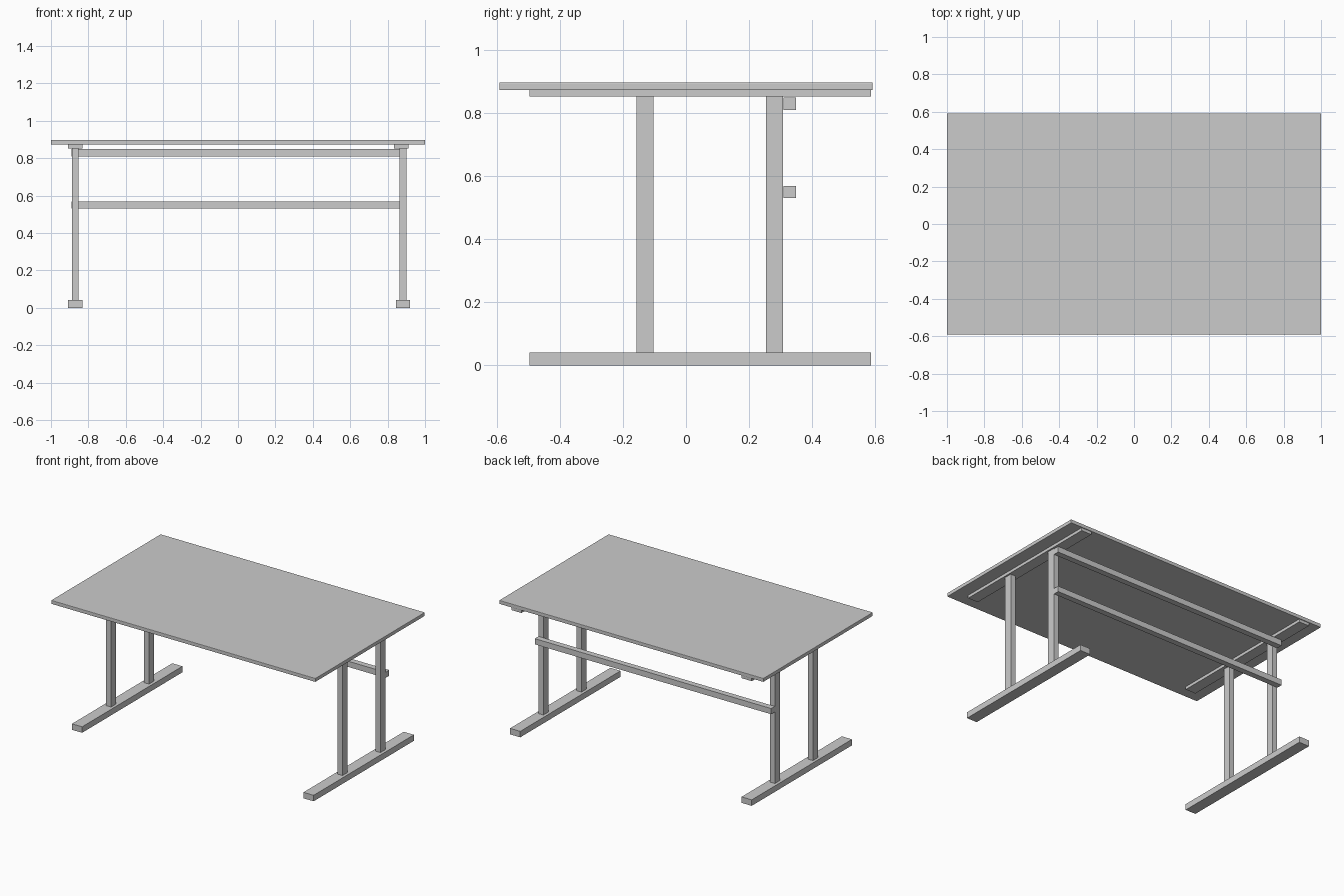
import bpy

default = bpy.data.objects.get("Cube")
if default:
    bpy.data.objects.remove(default, do_unlink=True)

grey = bpy.data.materials.new("plain grey")
grey.use_nodes = True
colour = (0.6, 0.6, 0.6, 1)
grey.diffuse_color = colour
grey.node_tree.nodes["Principled BSDF"].inputs["Base Color"].default_value = colour


def box(name, x, y, z):
    """Box between the (low, high) limits on each axis."""
    limits = (x, y, z)
    bpy.ops.mesh.primitive_cube_add(size=1, location=[(a + b) / 2 for a, b in limits])
    obj = bpy.context.object
    obj.name = name
    obj.scale = [b - a for a, b in limits]
    bpy.ops.object.transform_apply(location=False, rotation=False, scale=True)
    obj.data.materials.append(grey)
    return obj


def around(centre, width):
    return (centre - width / 2, centre + width / 2)


# Table top with slightly eased edges
top = box("table_top", (-1, 1), (-0.592, 0.592), (0.873, 0.898))
bevel = top.modifiers.new("eased_edges", "BEVEL")
bevel.width = 0.003
bevel.segments = 2

# End frames: foot, two posts and a support plate under the top
depth = (-0.497, 0.587)
for side, frame_x, plate_x in (("right", -0.87, -0.87), ("left", 0.882, 0.873)):
    box(side + "_foot", around(frame_x, 0.077), depth, (0, 0.041))
    box(side + "_support_plate", around(plate_x, 0.077), depth, (0.853, 0.873))
    for place, y in (("front", -0.13), ("back", 0.281)):
        box(f"{side}_{place}_leg", around(frame_x, 0.037), around(y, 0.054), (0.041, 0.853))

# Cross rails fixed to the back of the rear posts
for name, z in (("upper_rail", 0.83), ("lower_rail", 0.55)):
    box(name, (-0.889, 0.9), (0.309, 0.349), around(z, 0.039))
